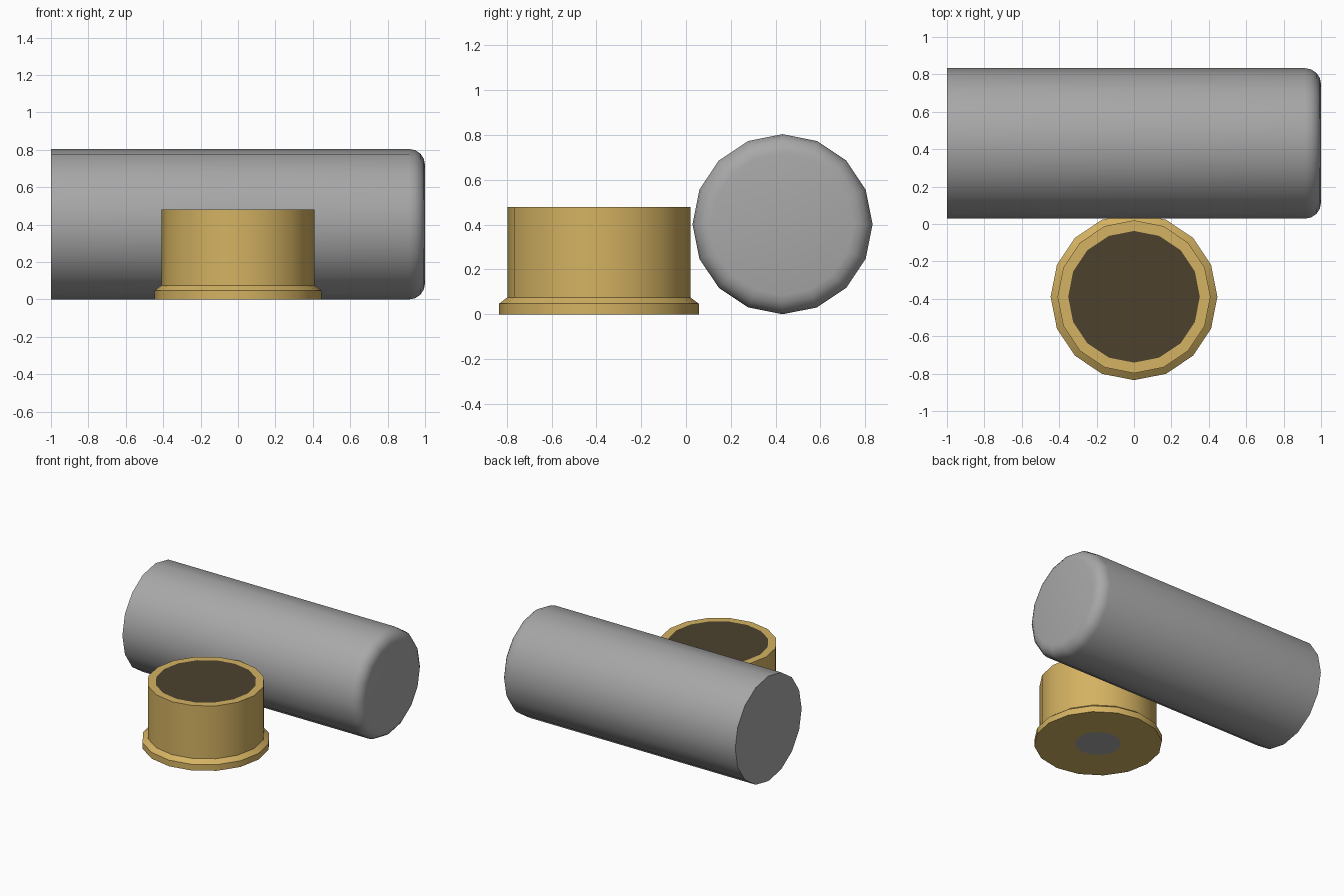
import bpy, bmesh, math
from mathutils import Matrix

if "Cube" in bpy.data.objects:
    bpy.data.objects.remove(bpy.data.objects["Cube"])

SIDES = 16


def material(name, srgb):
    m = bpy.data.materials.new(name)
    lin = [((c / 255 + 0.055) / 1.055) ** 2.4 for c in srgb]
    m.diffuse_color = (*lin, 1)
    m.use_nodes = True
    m.node_tree.nodes["Principled BSDF"].inputs["Base Color"].default_value = m.diffuse_color
    return m


grey = material("grey metal", (168, 168, 168))
brass = material("brass", (212, 178, 98))
dark = material("dark interior", (76, 65, 44))


def lathe(name, profile, bands, mats, matrix):
    """Turn (radius, height) rings about z; bands gives the material per band.
    The first and last entries of bands colour the end caps."""
    bm = bmesh.new()
    rings = []
    for r, z in profile:
        rings.append([bm.verts.new((r * math.cos(a), r * math.sin(a), z))
                      for a in (2 * math.pi * i / SIDES for i in range(SIDES))])
    bm.faces.new(rings[0][::-1]).material_index = bands[0]
    for low, high, mat in zip(rings, rings[1:], bands[1:]):
        for i in range(SIDES):
            j = (i + 1) % SIDES
            bm.faces.new((low[i], low[j], high[j], high[i])).material_index = mat
    bm.faces.new(rings[-1]).material_index = bands[-1]
    bm.transform(matrix)
    me = bpy.data.meshes.new(name)
    bm.to_mesh(me)
    bm.free()
    for m in mats:
        me.materials.append(m)
    ob = bpy.data.objects.new(name, me)
    bpy.context.collection.objects.link(ob)
    bpy.ops.object.select_all(action='DESELECT')
    ob.select_set(True)
    bpy.context.view_layer.objects.active = ob
    bpy.ops.object.shade_smooth_by_angle(angle=math.radians(35))
    return ob


# lying grey cylinder: flat left end, rounded right end
R, B = 0.402, 0.085
body = [(R, -1)]
for k in range(5):
    t = math.radians(90 * k / 4)
    body.append((R - B + B * math.cos(t), 1 - B + B * math.sin(t)))
lathe("grey_cylinder", body, [0] * (len(body) + 1), [grey],
      Matrix.Translation((0, 0.431, R)) @ Matrix.Rotation(math.pi / 2, 4, 'Y'))

# brass case: rimmed base with grey centre spot, dark disc inset in the top
case = [(0.16, 0), (0.446, 0), (0.446, 0.047), (0.409, 0.075),
        (0.409, 0.48), (0.352, 0.48)]
lathe("brass_case", case, [1, 0, 0, 0, 0, 0, 2], [brass, grey, dark],
      Matrix.Translation((0, -0.389, 0)))
